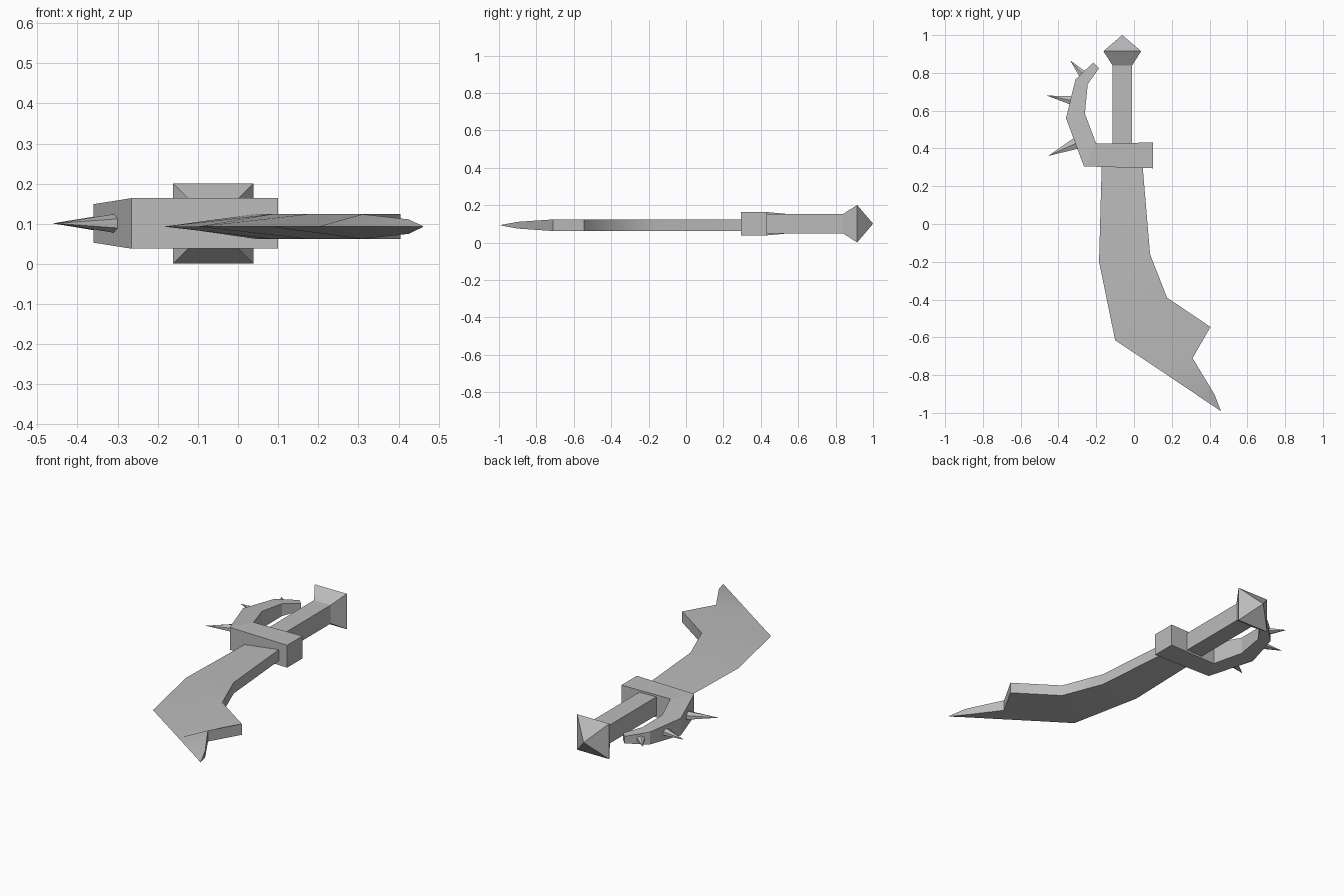
import bpy, bmesh, math
from mathutils import Vector, Matrix

if "Cube" in bpy.data.objects:
    bpy.data.objects.remove(bpy.data.objects["Cube"])

MID = 0.101      # centre height of the hilt
EDGE = 0.093     # height of the cutting edge
GRIP_X = -0.062  # centre line of the grip

steel = bpy.data.materials.new("grey steel")
steel.use_nodes = True
colour = (0.5, 0.5, 0.5, 1)
steel.diffuse_color = colour
steel.node_tree.nodes["Principled BSDF"].inputs["Base Color"].default_value = colour


def finish(name, bm):
    bmesh.ops.remove_doubles(bm, verts=bm.verts, dist=0.0001)
    bmesh.ops.recalc_face_normals(bm, faces=bm.faces)
    mesh = bpy.data.meshes.new(name)
    bm.to_mesh(mesh)
    bm.free()
    mesh.materials.append(steel)
    obj = bpy.data.objects.new(name, mesh)
    bpy.context.collection.objects.link(obj)
    return obj


def loft(name, rings):
    """Skin a series of matching rings and cap both ends."""
    bm = bmesh.new()
    loops = [[bm.verts.new(p) for p in ring] for ring in rings]
    n = len(loops[0])
    for a, b in zip(loops, loops[1:]):
        for i in range(n):
            j = (i + 1) % n
            bm.faces.new((a[i], a[j], b[j], b[i]))
    bm.faces.new(loops[0])
    bm.faces.new(loops[-1])
    return finish(name, bm)


# Blade: wedge section from a sharp edge to a thick spine
# (edge x, edge y, spine x, spine y, half thickness)
sections = [
    (-0.17, 0.35, 0.042, 0.35, 0.031),
    (-0.185, -0.20, 0.085, -0.16, 0.031),
    (-0.10, -0.615, 0.175, -0.39, 0.031),
    (0.08, -0.735, 0.405, -0.545, 0.031),
    (0.20, -0.816, 0.31, -0.71, 0.031),
    (0.38, -0.937, 0.425, -0.90, 0.018),
    (0.458, -0.989, 0.461, -0.991, 0.001),
]
blade = loft("blade", [
    [(ex, ey, EDGE), (sx, sy, EDGE - h), (sx, sy, EDGE + h)]
    for ex, ey, sx, sy, h in sections])

# Guard sweeping into a tapering knuckle bow
# (outer x, outer y, inner x, inner y, half height)
bow = [
    (0.10, 0.295, 0.10, 0.432, 0.063),
    (-0.265, 0.305, -0.20, 0.425, 0.063),
    (-0.36, 0.56, -0.26, 0.585, 0.048),
    (-0.31, 0.765, -0.245, 0.74, 0.035),
    (-0.215, 0.855, -0.185, 0.825, 0.02),
]
loft("guard", [
    [(ox, oy, MID - h), (ix, iy, MID - h), (ix, iy, MID + h), (ox, oy, MID + h)]
    for ox, oy, ix, iy, h in bow])


# Square grip and flared pommel
def square(y, r):
    return [(GRIP_X + sx * r, y, MID + sz * r)
            for sx, sz in ((-1, -1), (1, -1), (1, 1), (-1, 1))]


loft("grip", [square(0.40, 0.052), square(0.845, 0.052)])
loft("pommel", [square(0.84, 0.052), square(0.915, 0.1), square(1.0, 0.0005)])


# Spikes on the outside of the bow
def spike(name, base, tip, width, height):
    a, b = Vector((*base, MID)), Vector((*tip, MID))
    along = (b - a).normalized()
    side = Vector((-along.y, along.x, 0))
    bm = bmesh.new()
    bmesh.ops.create_cone(bm, segments=6, radius1=1, radius2=0, cap_ends=True,
                          depth=1, matrix=Matrix.Translation((0, 0, 0.5)))
    for v in bm.verts:
        x, y, z = v.co
        v.co = a.lerp(b, z) + side * x * width + Vector((0, 0, y * height))
    finish(name, bm)


spike("lower_spike", (-0.285, 0.437), (-0.455, 0.36), 0.04, 0.027)
spike("middle_spike", (-0.31, 0.65), (-0.462, 0.68), 0.03, 0.025)
spike("upper_spike", (-0.265, 0.785), (-0.338, 0.866), 0.027, 0.02)

# Soft shading along the curve of the blade, sharp at its corners
bpy.ops.object.select_all(action="DESELECT")
blade.select_set(True)
bpy.context.view_layer.objects.active = blade
bpy.ops.object.shade_smooth_by_angle(angle=math.radians(40))
